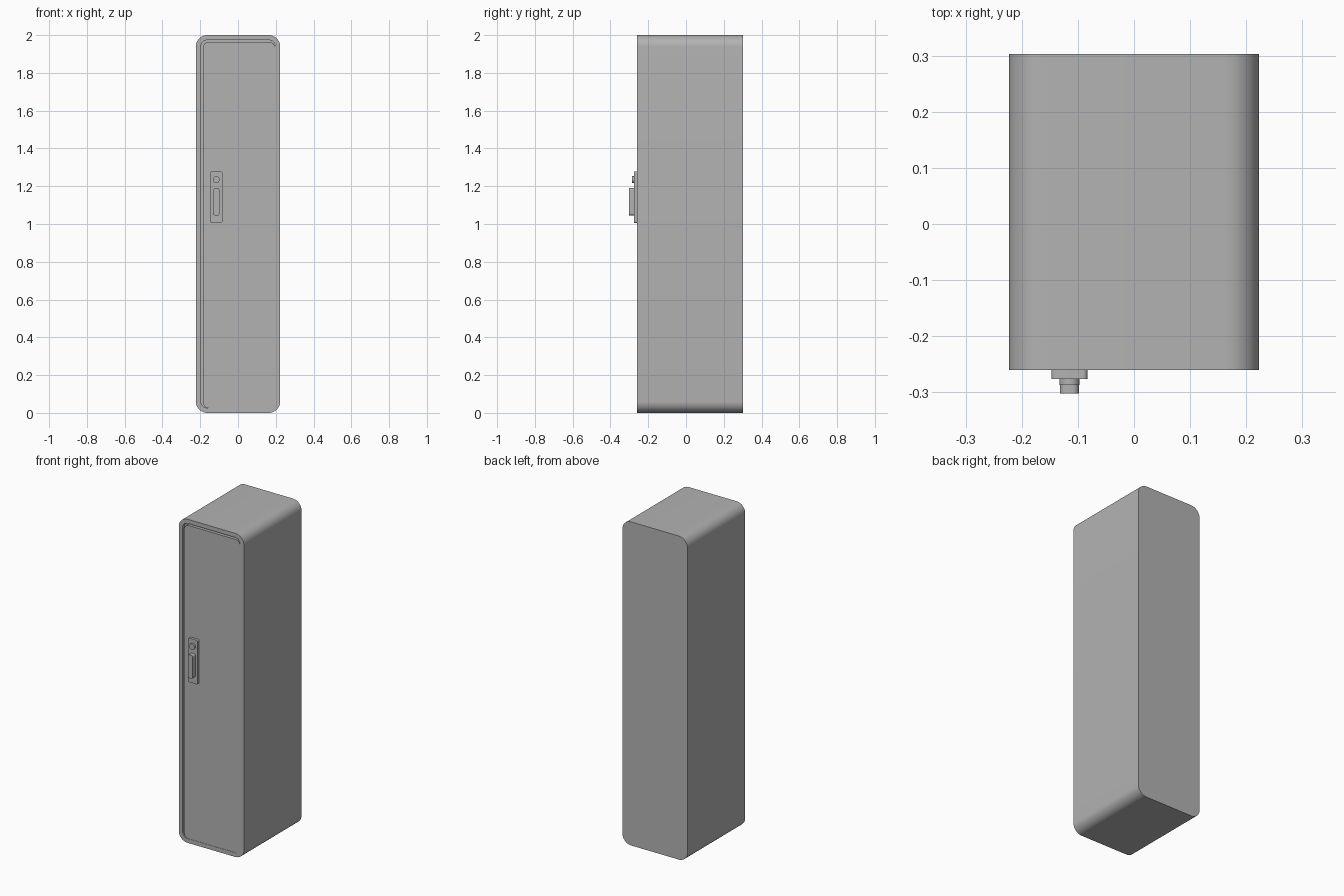
import bpy, bmesh, math

old = bpy.data.objects.get("Cube")
if old:
    bpy.data.objects.remove(old, do_unlink=True)

grey = bpy.data.materials.new("plain grey")
grey.use_nodes = True
colour = (0.45, 0.45, 0.45, 1)
grey.diffuse_color = colour
grey.node_tree.nodes["Principled BSDF"].inputs["Base Color"].default_value = colour


def outline(x0, x1, z0, z1, r, steps=10):
    """Rounded rectangle in the xz plane."""
    points = []
    for i, (cx, cz) in enumerate([(x1 - r, z1 - r), (x0 + r, z1 - r),
                                  (x0 + r, z0 + r), (x1 - r, z0 + r)]):
        for k in range(steps + 1):
            a = math.pi / 2 * (i + k / steps)
            points.append((cx + r * math.cos(a), cz + r * math.sin(a)))
    return points


def loft(name, rings):
    """Skin a list of (outline, y) rings, capping both ends."""
    bm = bmesh.new()
    loops = [[bm.verts.new((x, y, z)) for x, z in pts] for pts, y in rings]
    n = len(loops[0])
    for a, b in zip(loops, loops[1:]):
        for i in range(n):
            j = (i + 1) % n
            bm.faces.new((a[i], a[j], b[j], b[i]))
    bm.faces.new(loops[0])
    bm.faces.new(loops[-1])
    bmesh.ops.remove_doubles(bm, verts=bm.verts, dist=1e-5)
    bmesh.ops.recalc_face_normals(bm, faces=bm.faces)
    mesh = bpy.data.meshes.new(name)
    bm.to_mesh(mesh)
    bm.free()
    ob = bpy.data.objects.new(name, mesh)
    bpy.context.collection.objects.link(ob)
    mesh.materials.append(grey)
    bpy.ops.object.select_all(action='DESELECT')
    ob.select_set(True)
    bpy.context.view_layer.objects.active = ob
    bpy.ops.object.shade_smooth_by_angle(angle=math.radians(30))
    return ob


FRONT, BACK = -0.26, 0.303

# Cabinet shell with a shallow door opening
shell = outline(-0.223, 0.223, 0, 2, 0.06)
opening = outline(-0.197, 0.197, 0.026, 1.974, 0.035)
loft("cabinet_body", [(shell, BACK), (shell, FRONT),
                      (opening, FRONT), (opening, FRONT + 0.02)])

# Door set in the opening, with a gap on the left-hand and top edges
door = outline(-0.186, 0.196, 0.027, 1.963, 0.03)
loft("door", [(door, FRONT + 0.03), (door, FRONT)])

# Lock plate, grip and round keyhole boss
HX = -0.115
plate = outline(HX - 0.032, HX + 0.032, 1.005, 1.278, 0.008)
loft("handle_plate", [(plate, FRONT + 0.005), (plate, FRONT - 0.016)])
grip = outline(HX - 0.017, HX + 0.017, 1.045, 1.19, 0.012)
loft("handle_grip", [(grip, FRONT - 0.01), (grip, FRONT - 0.042)])
boss = outline(HX - 0.018, HX + 0.018, 1.217, 1.253, 0.018)
loft("lock_boss", [(boss, FRONT - 0.01), (boss, FRONT - 0.027)])
